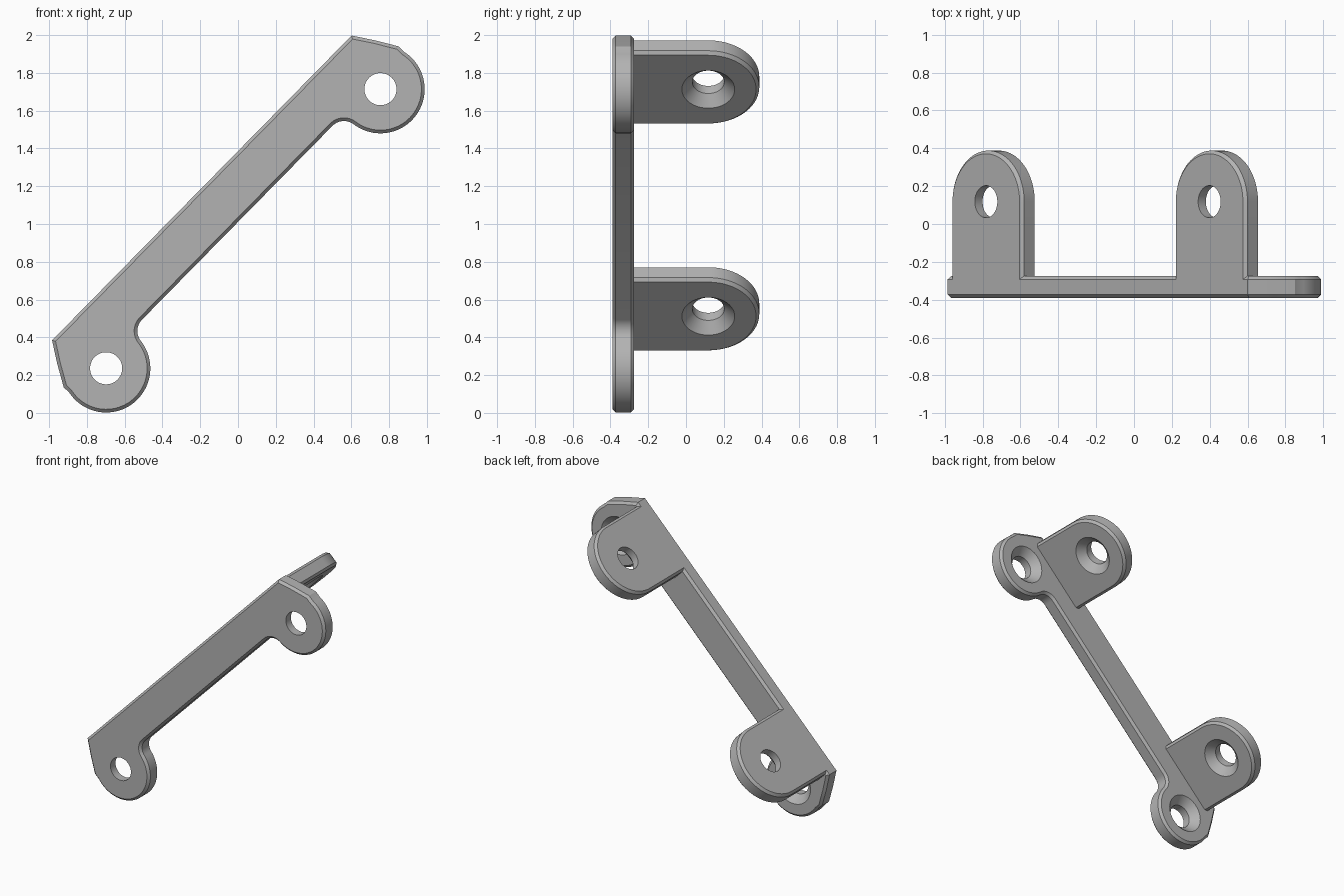
import bpy, bmesh
from math import cos, sin, radians, degrees, sqrt, atan2
from mathutils import Matrix

cube = bpy.data.objects.get("Cube")
if cube:
    bpy.data.objects.remove(cube, do_unlink=True)

steel = bpy.data.materials.new("satin grey")
steel.use_nodes = True
GREY = (0.45, 0.45, 0.45, 1)
steel.diffuse_color = GREY
steel.node_tree.nodes["Principled BSDF"].inputs["Base Color"].default_value = GREY

# The strap runs along local x; the whole bracket is tilted about y
TILT = Matrix.Translation((0.028, 0, 0.975)) @ Matrix.Rotation(radians(-45.5), 4, 'Y')
# Profile frames: sheet lying upright (facing y) or flat (facing local z)
UPRIGHT = Matrix.Rotation(radians(90), 4, 'X')
FLAT = Matrix.Identity(4)
CHAMFER = 0.017
HOLE, SINK = 0.085, 0.14


def arc(cx, cy, r, a0, a1, steps):
    angles = [radians(a0 + (a1 - a0) * i / steps) for i in range(steps + 1)]
    return [(cx + r * cos(a), cy + r * sin(a)) for a in angles]


def make_object(name, bm, matrix):
    bmesh.ops.recalc_face_normals(bm, faces=bm.faces)
    mesh = bpy.data.meshes.new(name)
    bm.to_mesh(mesh)
    bm.free()
    mesh.materials.append(steel)
    ob = bpy.data.objects.new(name, mesh)
    ob.matrix_world = matrix
    bpy.context.collection.objects.link(ob)
    return ob


def sheet(name, outline, thickness, matrix):
    """Extruded outline from 0 to thickness with chamfered rims."""
    bm = bmesh.new()
    face = bm.faces.new([bm.verts.new((x, y, 0)) for x, y in outline])
    ext = bmesh.ops.extrude_face_region(bm, geom=[face])
    top = [v for v in ext["geom"] if isinstance(v, bmesh.types.BMVert)]
    bmesh.ops.translate(bm, verts=top, vec=(0, 0, thickness))
    ob = make_object(name, bm, matrix)
    bevel = ob.modifiers.new("chamfer", 'BEVEL')
    bevel.width = CHAMFER
    bevel.segments = 1
    bevel.limit_method = 'ANGLE'
    bevel.angle_limit = radians(65)
    bevel.use_clamp_overlap = False
    return ob


def screw_cutter(x, y, matrix):
    """Through hole with a 45 degree countersink opening at z = 0."""
    bm = bmesh.new()
    rings = []
    lip = 0.02
    for r, z in ((SINK + lip, -lip), (HOLE, SINK - HOLE), (HOLE, 0.2)):
        rings.append([bm.verts.new((px, py, z)) for px, py in arc(x, y, r, 0, 360, 48)[:-1]])
    for a, b in zip(rings, rings[1:]):
        for i in range(len(a)):
            j = (i + 1) % len(a)
            bm.faces.new((a[i], a[j], b[j], b[i]))
    bm.faces.new(rings[0])
    bm.faces.new(rings[-1])
    cutter = make_object("screw_cutter", bm, matrix)
    cutter.hide_render = True
    return cutter


def finish(ob, cutters):
    """Drill the holes, apply everything and smooth the round sides."""
    for c in cutters:
        mod = ob.modifiers.new("drill", 'BOOLEAN')
        mod.operation = 'DIFFERENCE'
        mod.solver = 'EXACT'
        mod.object = c
    bpy.ops.object.select_all(action='DESELECT')
    ob.select_set(True)
    bpy.context.view_layer.objects.active = ob
    for mod in list(ob.modifiers):
        bpy.ops.object.modifier_apply(modifier=mod.name)
    for c in cutters:
        bpy.data.objects.remove(c, do_unlink=True)
    bpy.ops.object.shade_smooth_by_angle(angle=radians(30))


# Strap: straight top edge, rounded ear at each end blended in by a fillet
EAR_X, EAR_R, FILLET, LOW_EDGE, TOP_EDGE = 1.036, 0.234, 0.085, 0.045, 0.308
fillet_y = LOW_EDGE - FILLET
fillet_x = EAR_X - sqrt((EAR_R + FILLET) ** 2 - fillet_y ** 2)
meet = degrees(atan2(-fillet_y, EAR_X - fillet_x))
half = arc(fillet_x, fillet_y, FILLET, 90, meet, 12)
half += arc(EAR_X, 0, EAR_R, 180 + meet, 372, 40)[1:]
half += [(1.265, 0.09), (1.2, 0.202), (1.131, TOP_EDGE)]
outline = half + [(-x, y) for x, y in reversed(half)]

STRAP_BACK, STRAP_T = -0.275, 0.115
strap_frame = TILT @ Matrix.Translation((0, STRAP_BACK, 0)) @ UPRIGHT
strap = sheet("strap", outline, STRAP_T, strap_frame)
finish(strap, [screw_cutter(side * EAR_X, 0, strap_frame) for side in (-1, 1)])

# Tabs: round-ended plates standing off the back, flush with the top edge
TAB_X, TAB_R, TAB_T, TAB_HOLE_Y = 0.842, 0.27, 0.112, 0.118
tab_frame = TILT @ Matrix.Translation((0, 0, TOP_EDGE - TAB_T)) @ FLAT
for side, name in ((-1, "lower_tab"), (1, "upper_tab")):
    x = side * TAB_X
    root = STRAP_BACK - 0.06
    shape = [(x - TAB_R, root), (x + TAB_R, root)]
    shape += arc(x, TAB_HOLE_Y, TAB_R, 0, 180, 40)
    tab = sheet(name, shape, TAB_T, tab_frame)
    finish(tab, [screw_cutter(x, TAB_HOLE_Y, tab_frame)])
